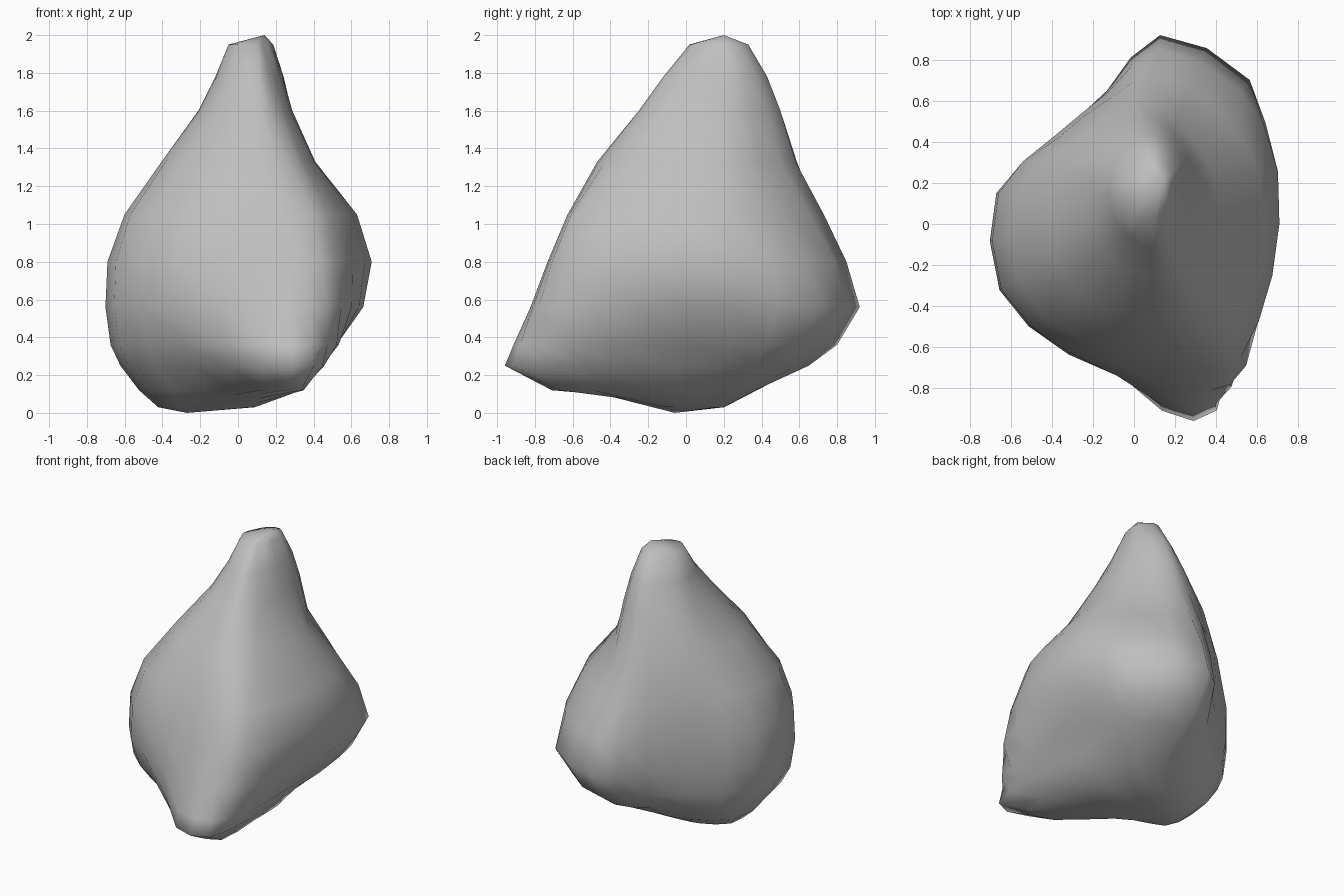
import bpy
import bmesh
import math
from mathutils import Vector

# Remove only the default cube
default_cube = bpy.data.objects.get("Cube")
if default_cube:
    bpy.data.objects.remove(default_cube, do_unlink=True)

# Compass directions of the ridges and hollows, in degrees around the axis
DIRECTIONS = (10, 50, 88, 115, 150, 180, 212, 242, 272, 286, 298, 325)
AXIS = Vector((0.1, 0.15, 0))
PEAK = Vector((0.14, 0.2, 2))
BASE = Vector((-0.27, -0.06, 0))

# Horizontal outlines: height, then reach in each direction
OUTLINES = {
    1.95: (.08, .13, .18, .17, .14, .15, .15, .15, .12, .1, .09, .08),
    1.78: (.14, .2, .28, .26, .23, .22, .23, .25, .27, .23, .19, .15),
    1.6: (.19, .25, .35, .34, .33, .31, .34, .39, .4, .36, .31, .22),
    1.33: (.3, .31, .43, .44, .46, .49, .57, .62, .62, .6, .52, .37),
    1.05: (.52, .5, .58, .51, .54, .67, .79, .8, .77, .8, .8, .62),
    .8: (.61, .65, .7, .54, .56, .76, .88, .88, .87, .91, .9, .7),
    .56: (.57, .72, .77, .55, .55, .77, .89, .89, .95, 1, .95, .66),
    .36: (.42, .6, .65, .51, .52, .74, .86, .81, 1.03, 1.07, .9, .52),
    .25: (.33, .44, .5, .45, .48, .69, .8, .72, 1.06, 1.1, .76, .4),
    .12: (.18, .2, .2, .25, .38, .6, .68, .6, .82, .85, .5, .28),
}


def rounded_outline(height, reaches):
    """Closed outline with one smooth midpoint between each pair of corners."""
    corners = []
    for degrees, reach in zip(DIRECTIONS, reaches):
        angle = math.radians(degrees)
        offset = Vector((math.cos(angle), math.sin(angle), 0)) * reach
        corners.append(AXIS + offset + Vector((0, 0, height)))
    outline = []
    count = len(corners)
    for i, corner in enumerate(corners):
        following = corners[(i + 1) % count]
        outer = corners[i - 1] + corners[(i + 2) % count]
        middle = (corner + following) / 2
        outline += [corner, middle + (middle - outer / 2) / 8]
    return outline


# Stone body: outlines from top to bottom
rings = [rounded_outline(h, r) for h, r in OUTLINES.items()]

# Small foot, with the underside rising again towards the front
foot = [BASE.lerp(p, 0.6) for p in rings[-1]]
for p in foot:
    p.z = 0.03 + 0.2 * max(0, -0.1 - p.y)
rings.append(foot)

bm = bmesh.new()
loops = [[bm.verts.new(p) for p in ring] for ring in rings]
peak, base = bm.verts.new(PEAK), bm.verts.new(BASE)
sides = len(foot)
for i in range(sides):
    j = (i + 1) % sides
    for upper, lower in zip(loops, loops[1:]):
        bm.faces.new((upper[i], lower[i], lower[j], upper[j]))
    bm.faces.new((peak, loops[0][i], loops[0][j]))
    bm.faces.new((base, loops[-1][j], loops[-1][i]))
bmesh.ops.recalc_face_normals(bm, faces=bm.faces)
for face in bm.faces:
    face.smooth = True

mesh = bpy.data.meshes.new("rock")
bm.to_mesh(mesh)
bm.free()
rock = bpy.data.objects.new("rock", mesh)
bpy.context.collection.objects.link(rock)

# Plain grey stone
stone = bpy.data.materials.new("grey stone")
stone.use_nodes = True
grey = (0.52, 0.52, 0.52, 1)
stone.diffuse_color = grey
shader = next(n for n in stone.node_tree.nodes if n.type == "BSDF_PRINCIPLED")
shader.inputs["Base Color"].default_value = grey
mesh.materials.append(stone)
